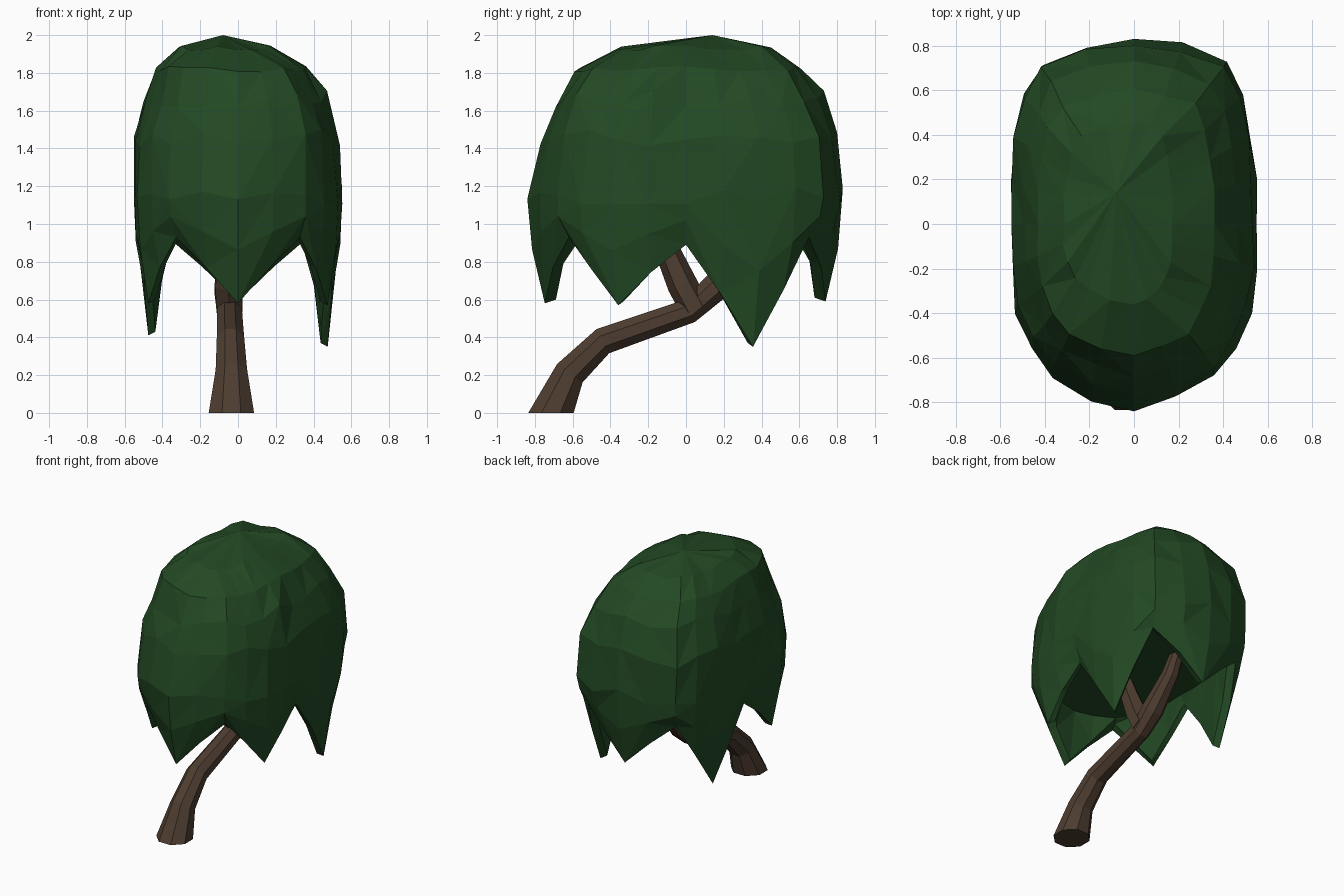
import bpy, bmesh, math, random
from mathutils import Vector

random.seed(7)
if "Cube" in bpy.data.objects:
    bpy.data.objects.remove(bpy.data.objects["Cube"])


def material(name, colour):
    mat = bpy.data.materials.new(name)
    mat.use_nodes = True
    mat.diffuse_color = (*colour, 1)
    mat.node_tree.nodes["Principled BSDF"].inputs["Base Color"].default_value = (*colour, 1)
    return mat


def skin(bm, rings):
    """Join successive rings of vertices with quads."""
    for low, high in zip(rings, rings[1:]):
        n = len(low)
        for i in range(n):
            j = (i + 1) % n
            bm.faces.new((low[i], low[j], high[j], high[i]))


def finish(bm, name, mat):
    bmesh.ops.recalc_face_normals(bm, faces=bm.faces)
    mesh = bpy.data.meshes.new(name)
    bm.to_mesh(mesh)
    bm.free()
    mesh.materials.append(mat)
    obj = bpy.data.objects.new(name, mesh)
    bpy.context.collection.objects.link(obj)
    return obj


def with_midpoints(values, bulge):
    """Insert a scaled midpoint after every value of a closed loop."""
    dense = []
    for a, b in zip(values, values[1:] + values[:1]):
        dense += [a, (a + b) * 0.5 * bulge]
    return dense


leaf = material("dark leaf green", (0.016, 0.066, 0.017))
bark = material("brown bark", (0.075, 0.046, 0.029))

# Boxy oval footprint: tips and notches alternate, starting at the front centre
half = [(0, -1), (0.67, -0.83), (0.97, -0.48), (1, 0), (0.97, 0.48), (0.76, 0.88), (0, 1)]
loop = half + [(-x, y) for x, y in half[5:0:-1]]
footprint = with_midpoints([Vector(p) for p in loop], 1.03)
hem_heights = with_midpoints([0.58, 0.93, 0.57, 0.89, 0.35, 0.93,
                              0.59, 0.93, 0.41, 0.89, 0.58, 0.93], 1.02)

# Canopy tiers: height, left-hand x, right-hand x, front y, back y
tiers = [
    (1.15, -0.55, 0.55, -0.84, 0.83),
    (1.45, -0.55, 0.53, -0.77, 0.80),
    (1.66, -0.49, 0.46, -0.69, 0.73),
    (1.82, -0.43, 0.36, -0.59, 0.61),
    (1.93, -0.31, 0.17, -0.36, 0.45),
]


def place(point, z, tier, scale=1.0):
    x, y = point
    left, right, front, back = tier[1:]
    return Vector((x * (right if x > 0 else -left) * scale,
                   y * (back if y > 0 else -front) * scale, z))


def canopy():
    bm = bmesh.new()
    base = tiers[0]

    # Shallow underside, then the inner edge of the ragged hem
    rings = [[bm.verts.new(place(p, 0.97, base, 0.76)) for p in footprint]]
    rings.append([bm.verts.new(place(p, z + 0.02, base, 0.82))
                  for p, z in zip(footprint, hem_heights)])

    # Outer hem and the middle of each hanging lobe
    for drop, scale in ((1, 0.89), (0.5, 0.97)):
        rings.append([bm.verts.new(place(p, base[0] + (z - base[0]) * drop, base, scale))
                      for p, z in zip(footprint, hem_heights)])

    # Faceted crown
    for k, tier in enumerate(tiers):
        ring = []
        for i, p in enumerate(footprint):
            co = place(p, tier[0], tier)
            if i % 6:
                co.xy *= random.uniform(0.97, 1.015)
            wobble = 0.05 if k < 3 else 0.015
            co.z += random.uniform(-wobble, wobble)
            ring.append(bm.verts.new(co))
        rings.append(ring)
    skin(bm, rings)

    # Centre of the underside and top of the crown
    for ring, peak in ((rings[0], (0, 0, 1.0)), (rings[-1], (-0.08, 0.14, 2.0))):
        centre = bm.verts.new(peak)
        for i, v in enumerate(ring):
            bm.faces.new((v, ring[(i + 1) % len(ring)], centre))

    # Irregular triangular facets
    for face in list(bm.faces):
        if len(face.verts) == 4:
            a, b, c, d = face.verts
            first, second = ((a, c) if random.random() < 0.5 else (b, d))
            bmesh.utils.face_split(face, first, second)
    return finish(bm, "canopy", leaf)


def limb(name, path, sides=8):
    """Faceted tube along a list of (x, y, z, radius)."""
    bm = bmesh.new()
    points = [Vector(p[:3]) for p in path]
    rings = []
    for i, p in enumerate(points):
        if p.z == 0:
            along = Vector((0, 0, 1))
        else:
            along = points[min(i + 1, len(points) - 1)] - points[max(i - 1, 0)]
        up = along.cross(Vector((1, 0, 0))).normalized()
        across = up.cross(along).normalized()
        ring = []
        for s in range(sides):
            a = math.tau * (s + 0.5) / sides
            ring.append(bm.verts.new(p + (across * math.cos(a) + up * math.sin(a)) * path[i][3]))
        rings.append(ring)
    skin(bm, rings)
    bm.faces.new(rings[0])
    bm.faces.new(rings[-1])
    return finish(bm, name, bark)


canopy()

# Leaning trunk and its fork
limb("trunk", [(-0.035, -0.715, 0, 0.13), (-0.035, -0.615, 0.21, 0.09),
               (-0.04, -0.44, 0.38, 0.078), (-0.045, 0.02, 0.54, 0.07),
               (-0.05, 0.14, 0.65, 0.08), (-0.06, 0.32, 0.86, 0.06),
               (-0.06, 0.42, 1.05, 0.045)])
limb("front_branch", [(-0.045, 0.05, 0.55, 0.08), (-0.05, -0.02, 0.68, 0.08),
                      (-0.05, -0.09, 0.84, 0.068), (-0.04, -0.16, 1.05, 0.05)], 6)
